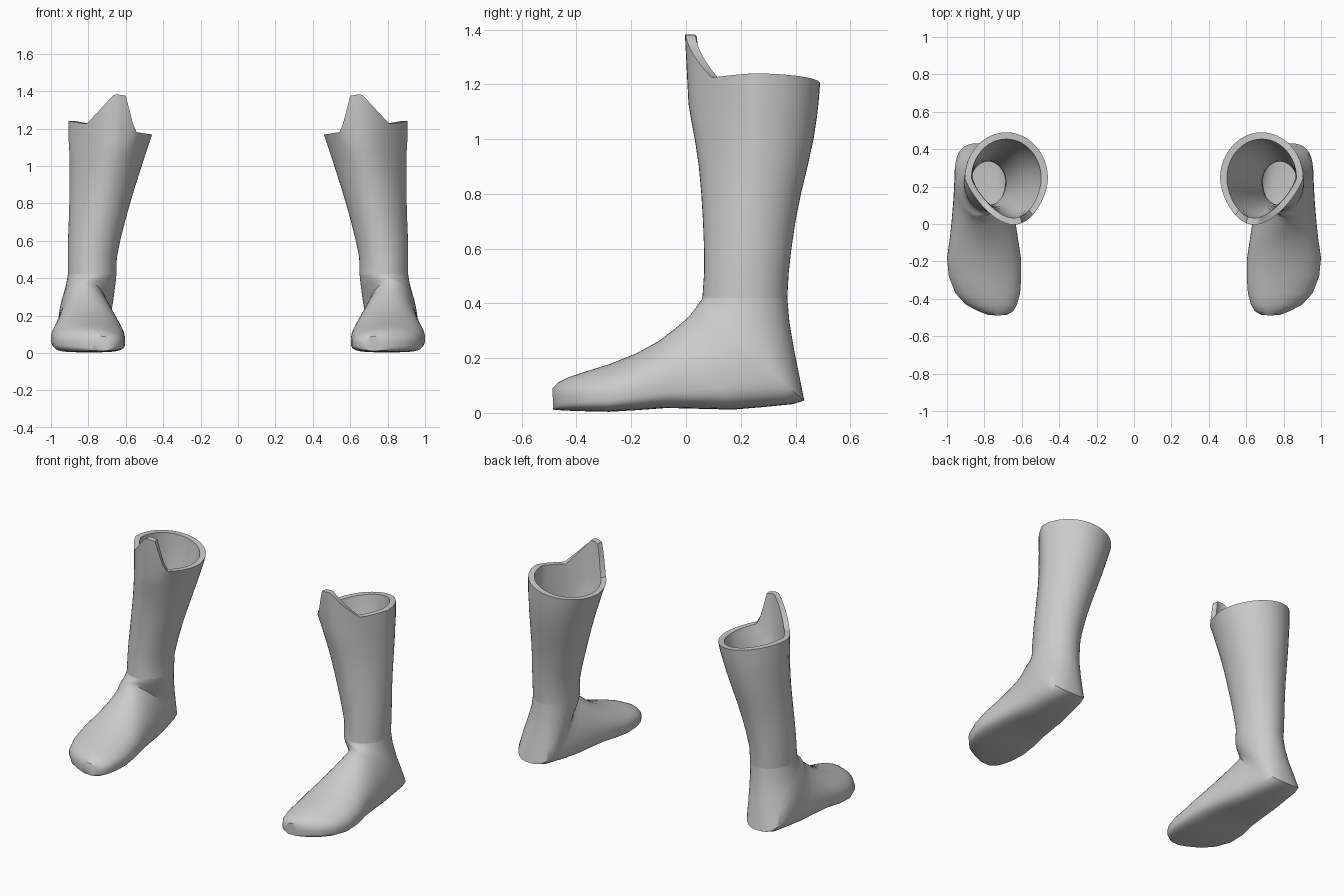
import bpy, bmesh, math

if "Cube" in bpy.data.objects:
    bpy.data.objects.remove(bpy.data.objects["Cube"])

N = 48  # points around every section


def interp(table, x):
    for (a, va), (b, vb) in zip(table, table[1:]):
        if a <= x <= b:
            return va + (vb - va) * (x - a) / (b - a)
    return 0.0


def section(ya, za, yb, zb, x0, x1, f=0.5, n=2.0, egg=0.0, skew=0.0):
    """Closed ring from front/top point A to back/bottom point B, x0..x1 wide."""
    cx, hw = (x0 + x1) / 2, (x1 - x0) / 2
    my, mz = yb + f * (ya - yb), zb + f * (za - zb)
    ring = []
    for i in range(N):
        t = 2 * math.pi * i / N
        c, s = math.cos(t), math.sin(t)
        e = 2 / n if s < 0 else 1.0
        px = math.copysign(abs(c) ** e, c)
        ps = abs(s) ** e
        ty, tz = (ya, za) if s > 0 else (yb, zb)
        x = cx + hw * px * (1 - egg * max(s, 0)) + skew * max(s, 0)
        ring.append((x, my + ps * (ty - my), mz + ps * (tz - mz)))
    return ring


def loft(name, rings, cap_start=False):
    bm = bmesh.new()
    rows = [[bm.verts.new(p) for p in r] for r in rings]
    for a, b in zip(rows, rows[1:]):
        for i in range(N):
            j = (i + 1) % N
            bm.faces.new((a[i], a[j], b[j], b[i]))
    if cap_start:
        bm.faces.new(rows[0])
    bmesh.ops.recalc_face_normals(bm, faces=bm.faces[:])
    me = bpy.data.meshes.new(name)
    bm.to_mesh(me)
    bm.free()
    ob = bpy.data.objects.new(name, me)
    bpy.context.collection.objects.link(ob)
    bpy.ops.object.select_all(action='DESELECT')
    ob.select_set(True)
    bpy.context.view_layer.objects.active = ob
    bpy.ops.object.shade_smooth_by_angle(angle=math.radians(45))
    # second boot of the pair
    m = ob.modifiers.new("pair", 'MIRROR')
    m.use_mirror_merge = False
    return ob


# Foot: sections fan round from the toe to the ankle
foot = [
    (-.488, .09, -.485, .012, .68, .78, .45, 4),
    (-.465, .112, -.465, .010, .645, .835, .45, 4),
    (-.43, .130, -.43, .008, .625, .90, .42, 4),
    (-.37, .150, -.37, .006, .609, .955, .40, 4),
    (-.28, .178, -.28, .004, .603, .99, .37, 4),
    (-.18, .218, -.18, .010, .605, 1.0, .35, 3.6),
    (-.10, .262, -.07, .018, .620, .985, .33, 3.4),
    (-.05, .300, .05, .015, .635, .975, .33, 3.2),
    (-.01, .333, .17, .012, .650, .967, .33, 3),
    (.015, .357, .29, .022, .665, .962, .36, 3),
    (.030, .376, .39, .032, .68, .96, .40, 3),
    (.037, .386, .432, .045, .685, .957, .42, 2.8),
    (.043, .396, .415, .13, .675, .947, .44, 2.4),
    (.050, .404, .395, .23, .663, .932, .47, 2.1),
    (.056, .412, .378, .33, .655, .918, .5, 2),
    (.060, .42, .37, .42, .65, .91, .5, 2),
]
loft("foot", [section(*s) for s in foot], cap_start=True)

# Shaft: z, front y, back y, inner x, outer x, egg, skew
levels = [
    (.42, .060, .370, .650, .910, 0, 0),
    (.51, .066, .375, .648, .910, 0, 0),
    (.60, .066, .385, .630, .909, 0, -.005),
    (.70, .062, .400, .605, .905, .03, -.01),
    (.80, .056, .420, .577, .902, .07, -.015),
    (.90, .047, .444, .547, .900, .12, -.02),
    (1.00, .032, .466, .515, .900, .17, -.025),
    (1.08, .017, .478, .489, .902, .21, -.03),
    (1.13, .009, .484, .472, .905, .24, -.035),
    (1.20, -.004, .490, .460, .905, .25, -.04),
]
PEAK = [(.55, 0), (.60, .185), (.66, .185), (.81, 0)]


def shaft_ring(level, inset):
    z, y0, y1, x0, x1, egg, skew = level
    return section(y0 + inset, z, y1 - inset, z, x0 + inset, x1 - inset,
                   egg=egg, skew=skew)


def rim(points, outline):
    """Slanted rim with the pointed front flap."""
    out = []
    for (x, y, _), (ox, oy, _) in zip(points, outline):
        z = 1.168 + (ox - .46) / .445 * .072
        if oy < .2:
            z += interp(PEAK, ox)
        out.append((x, y, z))
    return out


outer = [shaft_ring(l, 0) for l in levels]
inner = [shaft_ring(l, .036) for l in levels]
inner[-1] = rim(inner[-1], outer[-1])
outer[-1] = rim(outer[-1], outer[-1])
loft("shaft", outer + inner[::-1])
